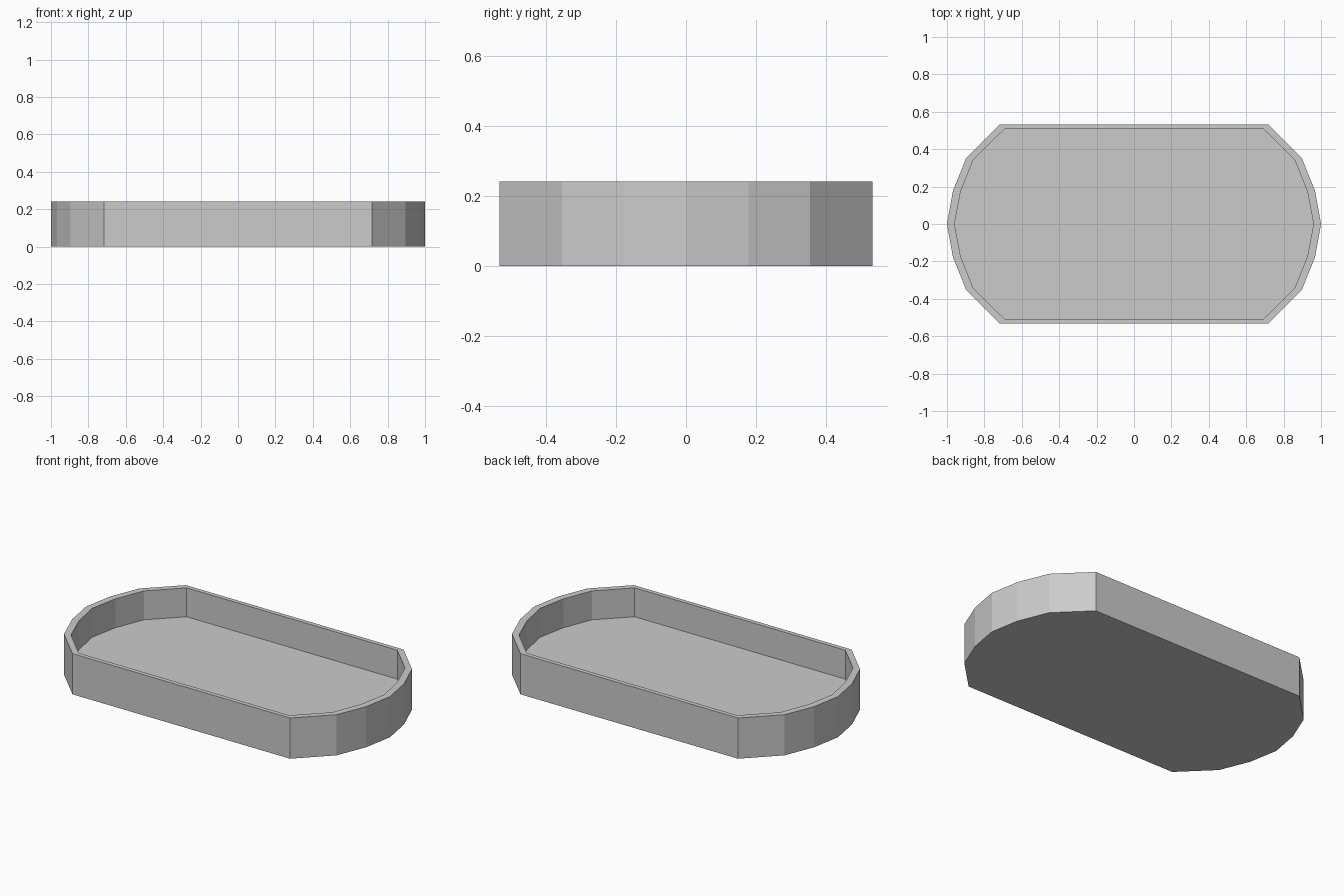
import bpy, bmesh

cube = bpy.data.objects.get("Cube")
if cube:
    bpy.data.objects.remove(cube, do_unlink=True)

HEIGHT, FLOOR = 0.242, 0.07

grey = bpy.data.materials.new("light_grey")
grey.use_nodes = True
colour = (0.6, 0.6, 0.6, 1)
grey.diffuse_color = colour
grey.node_tree.nodes["Principled BSDF"].inputs["Base Color"].default_value = colour

# Quarter outlines, from the rounded end's tip to the straight side
OUTER = [(1, 0), (0.968, 0.178), (0.896, 0.355), (0.716, 0.533)]
INNER = [(0.96, 0), (0.927, 0.172), (0.859, 0.343), (0.693, 0.507)]


def full_outline(quarter):
    """Mirror a quarter outline into a closed counter-clockwise loop."""
    half = quarter + [(-x, y) for x, y in reversed(quarter)]
    return half + [(x, -y) for x, y in reversed(half[1:-1])]


bm = bmesh.new()


def ring(quarter, z):
    return [bm.verts.new((x, y, z)) for x, y in full_outline(quarter)]


def bridge(a, b):
    for i in range(len(a)):
        j = (i + 1) % len(a)
        bm.faces.new((a[i], a[j], b[j], b[i]))


# Tray: underside, outer wall, rim, inner wall, floor
rings = [ring(OUTER, 0), ring(OUTER, HEIGHT), ring(INNER, HEIGHT), ring(INNER, FLOOR)]
for lower, upper in zip(rings, rings[1:]):
    bridge(lower, upper)
bm.faces.new(reversed(rings[0]))
bm.faces.new(rings[-1])
bmesh.ops.recalc_face_normals(bm, faces=bm.faces)

mesh = bpy.data.meshes.new("tray")
bm.to_mesh(mesh)
bm.free()
mesh.materials.append(grey)
tray = bpy.data.objects.new("tray", mesh)
bpy.context.collection.objects.link(tray)
